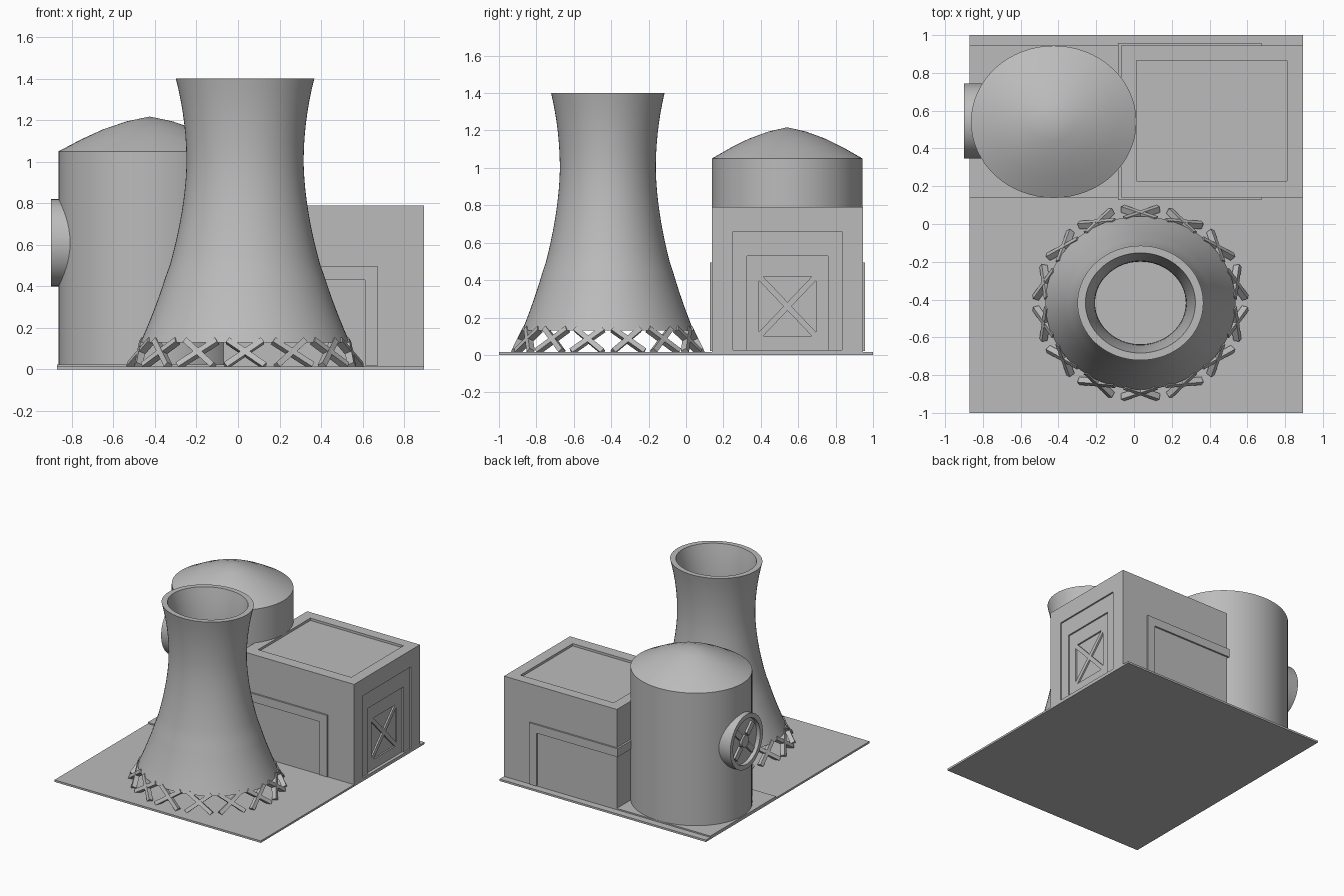
import bpy, bmesh, math
from mathutils import Vector

cube = bpy.data.objects.get("Cube")
if cube:
    bpy.data.objects.remove(cube, do_unlink=True)

grey = bpy.data.materials.new("concrete_grey")
grey.use_nodes = True
colour = (0.5, 0.5, 0.5, 1)
grey.diffuse_color = colour
grey.node_tree.nodes["Principled BSDF"].inputs["Base Color"].default_value = colour


def finish(name, bm, smooth=False):
    bmesh.ops.recalc_face_normals(bm, faces=bm.faces)
    mesh = bpy.data.meshes.new(name)
    bm.to_mesh(mesh)
    bm.free()
    mesh.materials.append(grey)
    ob = bpy.data.objects.new(name, mesh)
    bpy.context.collection.objects.link(ob)
    if smooth:
        bpy.ops.object.select_all(action="DESELECT")
        ob.select_set(True)
        bpy.context.view_layer.objects.active = ob
        bpy.ops.object.shade_smooth_by_angle(angle=math.radians(30))
    return ob


def prism(name, points, to_3d, a, b):
    """Extrude a 2D outline from depth a to depth b."""
    bm = bmesh.new()
    ends = [[bm.verts.new(to_3d(u, v, d)) for u, v in points] for d in (a, b)]
    n = len(points)
    for end in ends:
        bm.faces.new(end)
    for i in range(n):
        j = (i + 1) % n
        bm.faces.new((ends[0][i], ends[0][j], ends[1][j], ends[1][i]))
    return finish(name, bm)


def along_x(y, z, x):
    return (x, y, z)


def along_y(x, z, y):
    return (x, y, z)


def box(name, x, y, z):
    outline = [(y[0], z[0]), (y[1], z[0]), (y[1], z[1]), (y[0], z[1])]
    return prism(name, outline, along_x, x[0], x[1])


def lathe(name, profile, place, closed=False, steps=64):
    """Spin (radius, height) points; place(angle, radius, height) gives the position."""
    bm = bmesh.new()
    rings = []
    for r, h in profile:
        count = steps if r > 0 else 1
        rings.append([bm.verts.new(place(2 * math.pi * i / steps, r, h)) for i in range(count)])
    pairs = list(zip(rings, rings[1:]))
    if closed:
        pairs.append((rings[-1], rings[0]))
    for low, high in pairs:
        for i in range(steps):
            j = (i + 1) % steps
            quad = [low[i % len(low)], low[j % len(low)], high[j % len(high)], high[i % len(high)]]
            bm.faces.new(list(dict.fromkeys(quad)))
    return finish(name, bm, True)


def cut(target, cutter):
    mod = target.modifiers.new("cut", "BOOLEAN")
    mod.operation, mod.solver, mod.object = "DIFFERENCE", "EXACT", cutter
    bpy.context.view_layer.objects.active = target
    bpy.ops.object.modifier_apply(modifier=mod.name)
    bpy.data.objects.remove(cutter, do_unlink=True)


# Ground slabs
LEFT, RIGHT = -0.87, 0.895
FRONT, BACK = 0.14, 0.945
box("base_slab", (LEFT, RIGHT), (-1, 1), (0, 0.015))
box("building_slab", (LEFT, RIGHT), (FRONT, BACK), (0.015, 0.025))

# Main building with a sunken roof and stepped door recesses
hall = box("main_building", (-0.07, RIGHT), (FRONT, BACK), (0.016, 0.79))
cut(hall, box("roof_cutter", (0.013, 0.81), (0.227, 0.865), (0.772, 1)))
for depth, y, top in ((0.012, (0.25, 0.835), 0.66), (0.024, (0.325, 0.76), 0.53)):
    cut(hall, box("door_cutter", (RIGHT - depth, 1), y, (0.025, top)))

# Triangular door panels that leave a cross of bars
corners = [Vector(p) for p in ((0.39, 0.1), (0.695, 0.1), (0.695, 0.42), (0.39, 0.42))]
centre = sum(corners, Vector((0, 0))) / 4
for i in range(4):
    a, b = corners[i], corners[(i + 1) % 4]
    middle = (a + b) / 2
    triangle = [middle + (p - middle) * 0.86 for p in (a, b, centre)]
    cut(hall, prism("panel_cutter", triangle, along_x, RIGHT - 0.036, 1))

# Raised portal trim on front and back, joined by a band on the side wall
portal = [(-0.085, 0.43), (0.61, 0.43), (0.61, 0.02), (0.674, 0.02), (0.674, 0.495), (-0.085, 0.495)]
prism("front_portal", portal, along_y, FRONT - 0.013, FRONT + 0.005)
prism("back_portal", portal, along_y, BACK - 0.005, BACK + 0.013)
box("side_band", (-0.085, -0.065), (FRONT - 0.013, BACK + 0.013), (0.43, 0.495))

# Domed silo
SX, SY = -0.425, 0.541
silo_profile = [(0, 0.02), (0.438, 0.02), (0.438, 1.05), (0.33, 1.107), (0.225, 1.155), (0.11, 1.194), (0, 1.217)]
lathe("domed_silo", silo_profile,
      lambda t, r, h: (SX + r * math.cos(t), SY + 0.92 * r * math.sin(t), h))

# Round hatch on the silo
HY, HZ = 0.545, 0.61


def on_hatch(t, r, x):
    return (x, HY + 0.95 * r * math.cos(t), HZ + r * math.sin(t))


lathe("hatch_ring", [(0.21, -0.75), (0.21, -0.9), (0.175, -0.9), (0.175, -0.75)], on_hatch, True, 40)
lathe("hatch_plate", [(0, -0.868), (0.18, -0.868), (0.18, -0.75), (0, -0.75)], on_hatch, steps=40)
lathe("hatch_hub", [(0, -0.89), (0.045, -0.89), (0.045, -0.86), (0, -0.86)], on_hatch, steps=24)
for i in range(4):
    turn = math.pi / 4 + i * math.pi / 2
    outline = []
    for r, w in ((0.055, -0.022), (0.15, -0.022), (0.15, 0.022), (0.055, 0.022)):
        outline.append((HY + r * math.cos(turn) - w * math.sin(turn),
                        HZ + r * math.sin(turn) + w * math.cos(turn)))
    prism("hatch_spoke", outline, along_x, -0.885, -0.86)

# Cooling tower shell
TX, TY = 0.034, -0.418


def on_tower(t, r, h):
    return Vector((TX + r * math.cos(t), TY + 0.91 * r * math.sin(t), h))


def shell_radius(z):
    # Hyperbola with its waist near the upper third
    spread = 0.72 if z < 1 else 0.56
    return 0.282 * math.sqrt(1 + ((z - 1) / spread) ** 2) if z < 1 else 0.282 + 0.32 * (z - 1) ** 2


def tower_radius(z):
    return 0.282 + 0.272 * (1 - z) ** 1.75 * (1.04 if z < 0.5 else 1) if z < 1 else shell_radius(z)


heights = [0.13 + 1.27 * i / 24 for i in range(25)]
outer = [(tower_radius(z), z) for z in heights]
inner = [(tower_radius(z) - 0.042, z) for z in reversed(heights)]
lathe("cooling_tower", outer + inner, on_tower, True)

# Crossed legs under the tower
COUNT = 14


def beam(name, start, end, outward, width):
    axis = (end - start).normalized()
    side = axis.cross(outward).normalized() * width / 2
    out = side.cross(axis).normalized() * width * 0.6
    bm = bmesh.new()
    loops = [[bm.verts.new(p + s * side + o * out) for s, o in ((-1, -1), (1, -1), (1, 1), (-1, 1))]
             for p in (start, end)]
    for loop in loops:
        bm.faces.new(loop)
    for i in range(4):
        j = (i + 1) % 4
        bm.faces.new((loops[0][i], loops[0][j], loops[1][j], loops[1][i]))
    return finish(name, bm)


for i in range(COUNT):
    angle = -math.pi / 2 + 2 * math.pi * i / COUNT
    outward = Vector((math.cos(angle), math.sin(angle), 0.4))
    for lean in (-0.17, 0.17):
        foot = on_tower(angle - lean, 0.556, 0.018)
        head = on_tower(angle + lean, 0.49, 0.138)
        beam("tower_leg", foot, head, outward, 0.028)
